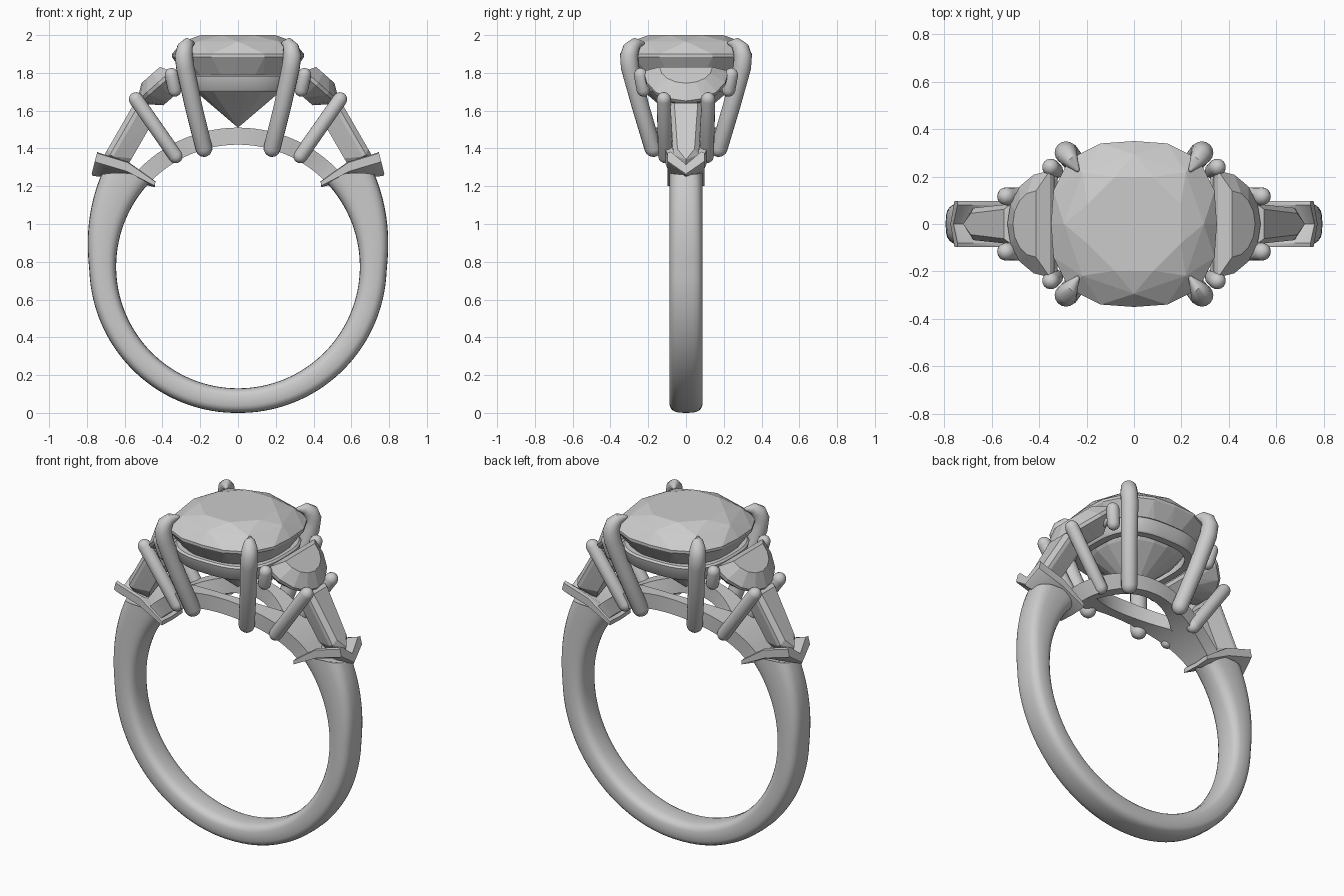
import bpy, bmesh, math
from mathutils import Vector

cube = bpy.data.objects.get("Cube")
if cube:
    bpy.data.objects.remove(cube, do_unlink=True)

grey = bpy.data.materials.new("plain grey")
grey.use_nodes = True
grey.diffuse_color = (0.6, 0.6, 0.6, 1)
grey.node_tree.nodes["Principled BSDF"].inputs["Base Color"].default_value = (0.6, 0.6, 0.6, 1)

CENTRE, INNER = 0.775, 0.645
SIDES = ((1, "left"), (-1, "right"))
ENDS = ((-1, "front"), (1, "back"))


def loft(name, rings, smooth=True, loop=False):
    """Skin a list of equal-length closed rings and cap both ends."""
    bm = bmesh.new()
    rows = [[bm.verts.new(p) for p in ring] for ring in rings]
    n = len(rows[0])
    pairs = list(zip(rows, rows[1:])) + ([(rows[-1], rows[0])] if loop else [])
    for a, b in pairs:
        for i in range(n):
            j = (i + 1) % n
            bm.faces.new((a[i], a[j], b[j], b[i]))
    if not loop:
        bm.faces.new(rows[0])
        bm.faces.new(rows[-1])
    bmesh.ops.remove_doubles(bm, verts=bm.verts, dist=0.0005)
    return finish(name, bm, smooth)


def finish(name, bm, smooth):
    bmesh.ops.recalc_face_normals(bm, faces=bm.faces)
    mesh = bpy.data.meshes.new(name)
    bm.to_mesh(mesh)
    bm.free()
    mesh.materials.append(grey)
    ob = bpy.data.objects.new(name, mesh)
    bpy.context.collection.objects.link(ob)
    if smooth:
        bpy.ops.object.select_all(action="DESELECT")
        ob.select_set(True)
        bpy.context.view_layer.objects.active = ob
        bpy.ops.object.shade_smooth_by_angle(angle=math.radians(40))
    return ob


def hull(name, points):
    """Faceted gem body from its corner points."""
    bm = bmesh.new()
    for p in points:
        bm.verts.new(p)
    bmesh.ops.convex_hull(bm, input=bm.verts)
    bmesh.ops.dissolve_limit(bm, angle_limit=0.02, verts=bm.verts, edges=bm.edges)
    return finish(name, bm, False)


def rod(name, path, radii, n=16):
    """Round wire with domed ends along a path."""
    path = [Vector(p) for p in path]
    chord = path[-1] - path[0]
    ref = Vector((-chord.y, chord.x, 0)).normalized()
    dirs = [(path[min(i + 1, len(path) - 1)] - path[max(i - 1, 0)]).normalized()
            for i in range(len(path))]
    stations = list(zip(path, dirs, radii))
    steps = [math.radians(a) for a in (25, 50, 72, 88)]
    tail = [(path[0] - dirs[0] * radii[0] * math.sin(a), dirs[0], radii[0] * math.cos(a))
            for a in reversed(steps)]
    head = [(path[-1] + dirs[-1] * radii[-1] * math.sin(a), dirs[-1], radii[-1] * math.cos(a))
            for a in steps]
    rings = []
    for p, d, r in tail + stations + head:
        other = d.cross(ref).normalized()
        rings.append([p + r * (ref * math.cos(t) + other * math.sin(t))
                      for t in (2 * math.pi * k / n for k in range(n))])
    return loft(name, rings)


def power(v, e):
    return math.copysign(abs(v) ** e, v)


def cushion(half, z, n=16, shift=0.0, squareness=2.8):
    """Rounded-square ring of points."""
    out = []
    for k in range(n):
        t = 2 * math.pi * (k + shift) / n
        c, s = math.cos(t), math.sin(t)
        r = half / (abs(c) ** squareness + abs(s) ** squareness) ** (1 / squareness)
        out.append(Vector((r * c, r * s, z)))
    return out


# Shank: open hoop, thickening towards its slanted shoulders
def shank_ring(t):
    ring = []
    for k in range(24):
        a = 2 * math.pi * k / 24
        f = 0.5 + 0.5 * power(math.cos(a), 0.65)
        theta = t * math.radians(136 - 12 * f)
        swell = max(0, abs(math.degrees(theta)) - 88) / 36
        thick = 0.13 + 0.012 * min(1, abs(theta) / 1.5) + 0.085 * swell ** 1.3
        r = INNER + f * thick
        ring.append((r * math.sin(theta), 0.088 * power(math.sin(a), 0.65),
                     CENTRE - r * math.cos(theta)))
    return ring


loft("shank", [shank_ring(-1 + 2 * i / 96) for i in range(97)])

# Bridge rails: two arcs that part under the centre stone
for sy, end in ENDS:
    rings = []
    for i in range(41):
        deg = -47 + 94 * i / 40
        phi = math.radians(deg)
        outer = 0.085 + 0.085 * math.cos(math.radians(min(90, abs(deg) * 2))) ** 1.5
        inner = 0.11 * max(0, 1 - (deg / 24) ** 2)
        rings.append([(r * math.sin(phi), sy * y, CENTRE + r * math.cos(phi))
                      for r, y in ((INNER, inner), (INNER, outer),
                                   (INNER + 0.09, outer), (INNER + 0.09, inner))])
    loft("bridge_rail_" + end, rings)

# Centre stone: table, crown, girdle and pointed pavilion
hull("centre_stone",
     cushion(0.21, 2.0, 8, 0.5, 2.2) + cushion(0.295, 1.965, 8, 0, 2.3)
     + cushion(0.35, 1.90) + cushion(0.35, 1.885)
     + cushion(0.225, 1.70, 16, 0.5, 2.3) + [Vector((0, 0, 1.51))])

# Basket band below the centre stone
band = [cushion(h, z, 64) for h, z in
        ((0.25, 1.70), (0.29, 1.70), (0.30, 1.71), (0.315, 1.78), (0.305, 1.79), (0.265, 1.79))]
loft("basket_band", band, loop=True)

for sx, side in SIDES:
    for sy, end in ENDS:
        tag = side + "_" + end

        # Claw prong folding over the centre stone
        claw = [(0.18, 0.175, 1.40), (0.235, 0.24, 1.62), (0.28, 0.297, 1.83),
                (0.287, 0.301, 1.89), (0.28, 0.29, 1.93), (0.262, 0.265, 1.955),
                (0.24, 0.232, 1.958)]
        rod("claw_prong_" + tag, [(sx * x, sy * y, z) for x, y, z in claw],
            [0.045, 0.046, 0.048, 0.048, 0.044, 0.032, 0.012])

        # Short prong at the straight edge of the side stone
        rod("short_prong_" + tag,
            [(sx * 0.335, sy * 0.225, 1.71), (sx * 0.352, sy * 0.24, 1.79)], [0.036, 0.036])

        # Post prong between the two side stones
        rod("post_prong_" + tag,
            [(sx * 0.33, sy * 0.11, 1.36), (sx * 0.54, sy * 0.117, 1.66)], [0.038, 0.038])

    # Half-moon stone, tilted outwards
    out = Vector((sx * 0.75, 0, -0.66))
    up = Vector((sx * 0.66, 0, 0.75))
    root = Vector((sx * 0.355, 0, 1.81))

    def moon(width, depth, start, height):
        return [root + out * (start + depth * math.sin(math.pi * k / 8))
                + up * height + Vector((0, -width * math.cos(math.pi * k / 8), 0))
                for k in range(9)]

    hull("half_moon_stone_" + side,
         moon(0.225, 0.24, 0, 0) + moon(0.225, 0.24, 0, -0.02)
         + moon(0.14, 0.13, 0.03, 0.055) + moon(0.12, 0.10, 0.05, -0.11))

    # Seat bar along the straight edge of the half-moon
    rod("seat_bar_" + side,
        [(sx * 0.345, -0.21, 1.74), (sx * 0.345, 0.21, 1.74)], [0.022, 0.022])

    # Tapered stone with a pointed lower end
    along = Vector((sx * -0.5, 0, 0.866))
    normal = Vector((sx * 0.866, 0, 0.5))
    foot = Vector((sx * 0.705, 0, 1.36))

    def taper(low, high, inset, height):
        shape = ((0, -0.045 + inset), (low, 0.02 + inset), (high, 0.34 - inset),
                 (-high, 0.34 - inset), (-low, 0.02 + inset))
        return [foot + along * a + normal * height + Vector((0, y, 0)) for y, a in shape]

    hull("tapered_stone_" + side,
         taper(0.068, 0.085, 0, -0.02) + taper(0.068, 0.085, 0, -0.04)
         + taper(0.045, 0.062, 0.02, 0.005) + taper(0.035, 0.05, 0.04, -0.13))

    # Chevron prong: V plate narrowing towards the finger hole
    rings = []
    for x, z, rise, lean in ((0.775, 1.265, 0.068, -0.028), (0.77, 1.255, 0.072, -0.03),
                             (0.60, 1.235, 0.045, -0.02), (0.44, 1.195, 0.012, -0.005)):
        chevron = ((0, 0), (0.098, rise), (0.098, rise + 0.045), (0.08, rise + 0.05),
                   (0, 0.05), (-0.08, rise + 0.05), (-0.098, rise + 0.045), (-0.098, rise))
        rings.append([(sx * (x + lean * t / 0.11), y, z + t * (1 if x > 0.5 else 0.5))
                      for y, t in chevron])
    loft("chevron_prong_" + side, rings)
